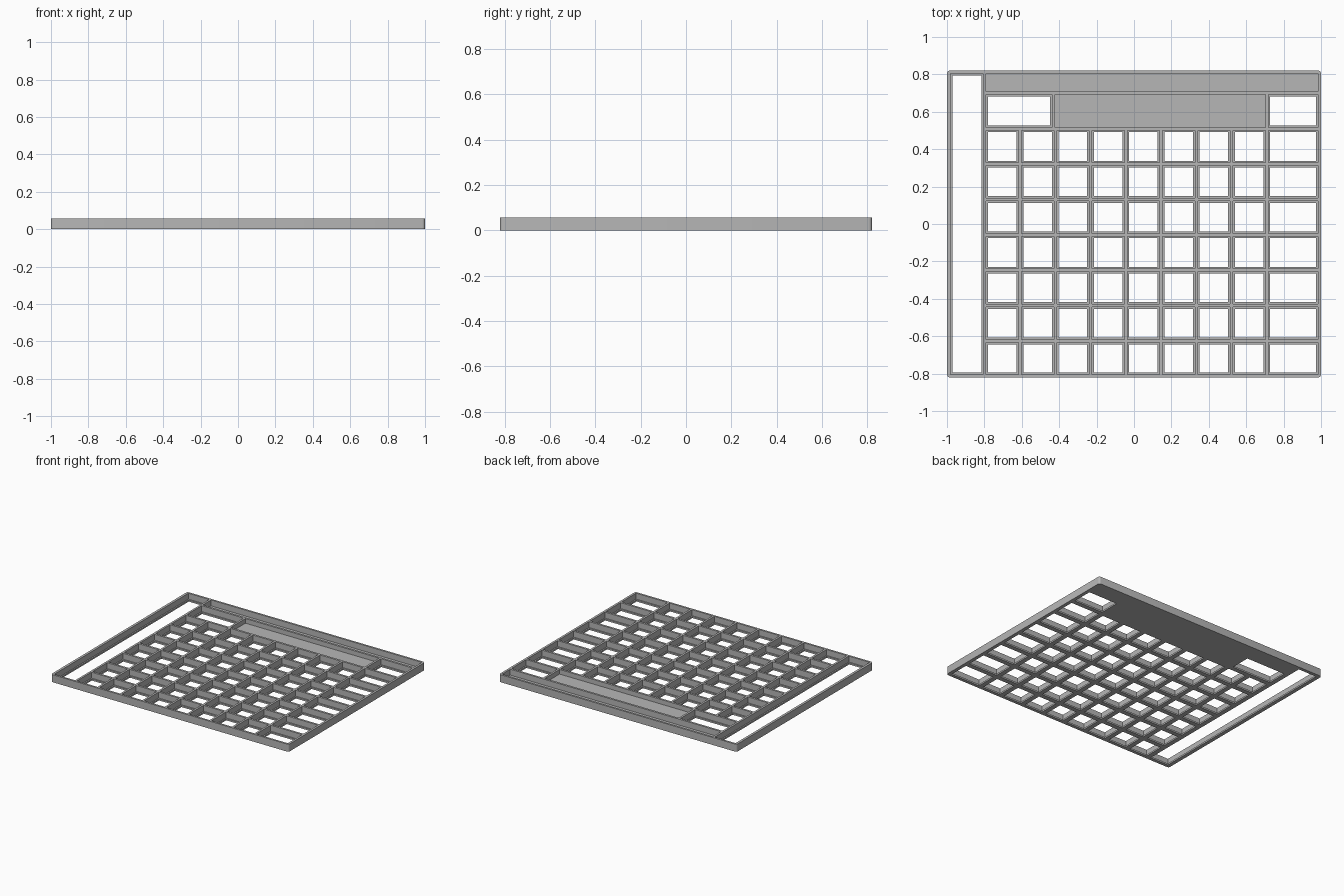
import bpy, bmesh
from mathutils import Matrix

cube = bpy.data.objects.get("Cube")
if cube:
    bpy.data.objects.remove(cube, do_unlink=True)

HEIGHT, LEDGE = 0.057, 0.012      # tray height, height of the ledge in each cell
HALF_WALL, LIP = 0.008, 0.010     # half divider thickness, ledge width
HALF_X, HALF_Y = 1.0, 0.82

grey = bpy.data.materials.new("grey plastic")
grey.use_nodes = True
grey.diffuse_color = (0.47, 0.47, 0.47, 1)
grey.node_tree.nodes["Principled BSDF"].inputs["Base Color"].default_value = grey.diffuse_color


def add_box(bm, x0, x1, y0, y1, z0, z1):
    m = Matrix.Translation(((x0 + x1) / 2, (y0 + y1) / 2, (z0 + z1) / 2))
    m = m @ Matrix.Diagonal((x1 - x0, y1 - y0, z1 - z0, 1))
    return bmesh.ops.create_cube(bm, size=1, matrix=m)["verts"]


def make_object(name, bm):
    mesh = bpy.data.meshes.new(name)
    bm.to_mesh(mesh)
    bm.free()
    ob = bpy.data.objects.new(name, mesh)
    bpy.context.collection.objects.link(ob)
    mesh.materials.append(grey)
    return ob


# Divider centre lines
left, right, back, front = -0.989, 0.991, 0.813, -0.813
columns = [-0.798 + 0.1885 * i for i in range(9)] + [right]
rows = [0.509 - 0.189 * i for i in range(7)] + [front]
shelf = 0.70

# Open cells: long side slot, two wide cells beside the panel, then the grid
cells = [(left, columns[0], front, back),
         (columns[0], -0.43, rows[0], shelf),
         (columns[8], right, rows[0], shelf)]
for x0, x1 in zip(columns, columns[1:]):
    for y1, y0 in zip(rows, rows[1:]):
        cells.append((x0, x1, y0, y1))

# Closed recesses with their floor heights
recesses = [(columns[0], right, shelf, back, LEDGE),
            (-0.43, columns[8], rows[0], shelf, 0.022)]

# Solid tray with rounded vertical corners
bm = bmesh.new()
add_box(bm, -HALF_X, HALF_X, -HALF_Y, HALF_Y, 0, HEIGHT)
corners = [e for e in bm.edges if abs(e.verts[0].co.z - e.verts[1].co.z) > HEIGHT / 2]
bmesh.ops.bevel(bm, geom=corners, offset=0.015, segments=4, profile=0.5, affect="EDGES")
tray = make_object("compartment_tray", bm)

# Cutters: upper pockets, and narrower openings that leave a ledge
pockets, openings = bmesh.new(), bmesh.new()
for x0, x1, y0, y1, floor in [c + (LEDGE,) for c in cells] + recesses:
    w = HALF_WALL
    add_box(pockets, x0 + w, x1 - w, y0 + w, y1 - w, floor, HEIGHT + 0.1)
for x0, x1, y0, y1 in cells:
    w = HALF_WALL + LIP
    add_box(openings, x0 + w, x1 - w, y0 + w, y1 - w, -0.1, HEIGHT + 0.2)

bpy.context.view_layer.objects.active = tray
for name, cutter_mesh in (("pocket_cutter", pockets), ("opening_cutter", openings)):
    cutter = make_object(name, cutter_mesh)
    cutter.hide_render = True
    mod = tray.modifiers.new(name, "BOOLEAN")
    mod.operation = "DIFFERENCE"
    mod.solver = "EXACT"
    mod.object = cutter
    bpy.ops.object.modifier_apply(modifier=mod.name)
    bpy.data.objects.remove(cutter, do_unlink=True)

# Smooth the rounded corners, keep the walls crisp
bpy.ops.object.select_all(action="DESELECT")
tray.select_set(True)
bpy.ops.object.shade_smooth_by_angle()
